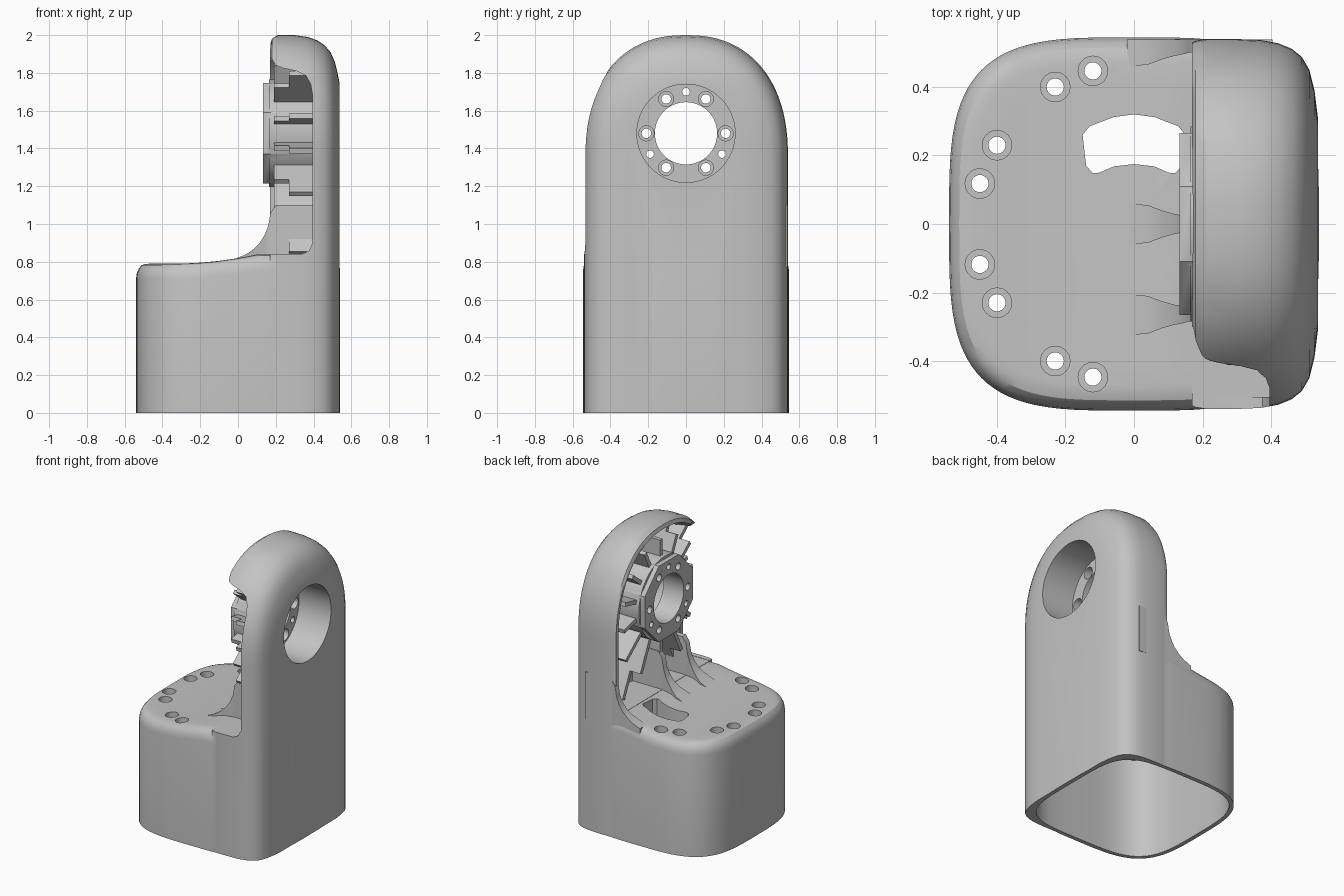
import bpy, bmesh
from math import sin, cos, pi, radians, copysign
from mathutils import Matrix

cube = bpy.data.objects.get("Cube")
if cube:
    bpy.data.objects.remove(cube, do_unlink=True)

grey = bpy.data.materials.new("light_grey")
grey.use_nodes = True
grey.diffuse_color = (0.55, 0.55, 0.55, 1)
grey.node_tree.nodes["Principled BSDF"].inputs["Base Color"].default_value = (0.55, 0.55, 0.55, 1)

HUB_Z = 1.48


def finish(name, bm):
    bmesh.ops.recalc_face_normals(bm, faces=bm.faces)
    mesh = bpy.data.meshes.new(name)
    bm.to_mesh(mesh)
    bm.free()
    obj = bpy.data.objects.new(name, mesh)
    bpy.context.collection.objects.link(obj)
    mesh.materials.append(grey)
    return obj


def loft(name, rings):
    """Closed solid through rings that share a point count."""
    bm = bmesh.new()
    loops = [[bm.verts.new(p) for p in ring] for ring in rings]
    n = len(loops[0])
    for a, b in zip(loops, loops[1:]):
        for i in range(n):
            j = (i + 1) % n
            bm.faces.new((a[i], a[j], b[j], b[i]))
    bm.faces.new(loops[0])
    bm.faces.new(loops[-1])
    return finish(name, bm)


def prism(name, points, axis, low, high):
    """Extrude a 2D outline along one axis."""
    place = {"x": lambda p, d: (d, p[0], p[1]),
             "y": lambda p, d: (p[0], d, p[1]),
             "z": lambda p, d: (p[0], p[1], d)}[axis]
    return loft(name, [[place(p, d) for p in points] for d in (low, high)])


def circle(u, v, r, n=32, turn=0):
    return [(u + r * cos(2 * pi * i / n + turn), v + r * sin(2 * pi * i / n + turn)) for i in range(n)]


def squircle(z, a, b, power_left=3.6, power_right=3.6, n=96):
    ring = []
    for i in range(n):
        c, s = cos(2 * pi * i / n), sin(2 * pi * i / n)
        e = 2 / (power_right if c > 0 else power_left)
        ring.append((copysign(abs(c) ** e, c) * a, copysign(abs(s) ** e, s) * b, z))
    return ring


def lifted(ring):
    """Raise a ring gently towards the tower."""
    return [(x, y, z + 0.048 * min(1, max(0, (x + 0.35) / 0.45)) ** 2) for x, y, z in ring]


def arch(x, w, top, floor=0.0, spring=1.35, n=48):
    ring = [(x, w, floor)]
    for i in range(n + 1):
        c, s = cos(pi * i / n), sin(pi * i / n)
        ring.append((x, copysign(abs(c) ** 0.87, c) * w, spring + abs(s) ** 0.87 * (top - spring)))
    return ring + [(x, -w, floor)]


def boolean(target, tool, operation="DIFFERENCE"):
    mod = target.modifiers.new("cut", "BOOLEAN")
    mod.operation, mod.object, mod.solver = operation, tool, "EXACT"
    bpy.context.view_layer.objects.active = target
    bpy.ops.object.modifier_apply(modifier=mod.name)
    bpy.data.objects.remove(tool, do_unlink=True)


# Base block with a rounded edge and a deck that rises towards the tower
edge = [(0.71, 1), (0.74, 0.992), (0.765, 0.972), (0.782, 0.945), (0.788, 0.91)]
deck = [(0.79, 0.87 - 0.1 * i) for i in range(9)]
body = loft("housing", [squircle(0, 0.54, 0.545)]
            + [lifted(squircle(z, 0.54 * s, 0.545 * s)) for z, s in edge + deck])

# Upright tower with a domed outer shoulder
tower_steps = [(0.17, 0.53, 1.95), (0.18, 0.535, 1.98), (0.21, 0.54, 2), (0.3, 0.54, 2),
               (0.37, 0.537, 1.99), (0.42, 0.528, 1.972), (0.46, 0.512, 1.945), (0.49, 0.488, 1.91),
               (0.512, 0.45, 1.86), (0.527, 0.39, 1.8), (0.537, 0.31, 1.75)]
boolean(body, loft("tower", [arch(*s) for s in tower_steps]), "UNION")

# Tower pocket, open towards the deck
boolean(body, loft("pocket", [arch(x, 0.505, 1.955, 0.84) for x in (0.15, 0.4)]))

# Side window in the front flange
window = [(0.1, 0.842), (0.34, 0.842), (0.375, 0.857), (0.395, 0.9), (0.395, 1.68), (0.385, 1.74),
          (0.36, 1.785), (0.31, 1.81), (0.24, 1.825), (0.2, 1.84), (0.175, 1.88), (0.1, 1.88)]
boolean(body, prism("window", window, "y", -0.7, -0.3))

# Hollow underside
boolean(body, loft("hollow", [squircle(z, 0.51, 0.515, 3.8, 4.5) for z in (-0.1, 0.7)]))

# Bore through the tower wall
boolean(body, prism("bore", circle(0, HUB_Z, 0.26, 64), "x", 0.3, 0.7))

# Curved cable slot in the deck
half_slot = [(0, 0.32), (0.06, 0.312), (0.13, 0.285), (0.15, 0.26), (0.14, 0.17), (0.12, 0.148),
             (0.1, 0.15), (0.06, 0.168), (0, 0.175)]
slot = half_slot + [(-x, y) for x, y in half_slot[-2:0:-1]]
boolean(body, prism("slot", slot, "z", 0.5, 0.9))

# Counterbored screw holes around the deck
for x, y in [(-0.12, 0.447), (-0.23, 0.4), (-0.4, 0.23), (-0.45, 0.118)]:
    for side in (1, -1):
        boolean(body, prism("counterbore", circle(x, y * side, 0.043), "z", 0.74, 0.9))
        boolean(body, prism("screw_hole", circle(x, y * side, 0.025), "z", 0.6, 0.8))

# Hub with a thick floor, a mounting plate and bolt holes
hub = prism("hub", circle(0, HUB_Z, 0.285, 64), "x", 0.165, 0.405)
boolean(hub, prism("mounting_plate", circle(0, HUB_Z, 0.287, 8, pi / 8), "x", 0.133, 0.175), "UNION")
boolean(hub, prism("hub_bore", circle(0, HUB_Z, 0.26, 64), "x", 0.29, 0.5))
boolean(hub, prism("shaft_bore", circle(0, HUB_Z, 0.165, 64), "x", 0, 0.4))
for deg in range(0, 360, 60):
    y, z = 0.21 * cos(radians(deg)), HUB_Z + 0.21 * sin(radians(deg))
    boolean(hub, prism("bolt_counterbore", circle(y, z, 0.04), "x", 0.22, 0.35))
    boolean(hub, prism("bolt_hole", circle(y, z, 0.025), "x", 0, 0.3))
for deg in (90, 210, 330):
    y, z = 0.22 * cos(radians(deg)), HUB_Z + 0.22 * sin(radians(deg))
    boolean(hub, prism("pin_hole", circle(y, z, 0.02), "x", 0, 0.4))


def reach(deg):
    """Distance from the hub axis to the inside of the tower rim."""
    r = 0.3
    while True:
        y, z = r * cos(radians(deg)), HUB_Z + r * sin(radians(deg))
        if abs(y / 0.52) ** 2.3 + max(0, (z - 1.35) / 0.62) ** 2.3 > 1 or z < 0.85 or y < -0.4:
            return r
        r += 0.005


# Stepped ribs radiating from the hub
for k in range(14):
    deg = (k + 0.5) * 360 / 14
    far = reach(deg)
    mid = 0.28 + 0.55 * (far - 0.28)
    steps = [(0.19, 0.275), (0.19, mid), (0.27, mid), (0.27, far), (0.405, far), (0.405, 0.275)]
    rib = prism("radial_rib", steps, "z", -0.014, 0.014)
    # Outline is (x, radius): turn the radius direction around the hub axis
    turn = Matrix.Translation((0, 0, HUB_Z)) @ Matrix.Rotation(radians(deg), 4, "X")
    rib.data.transform(turn)

# Swept fins, flared at the foot, blending the deck into the tower: x, height, flare
sweep = [(-0.02, 0.814, 0.04), (0.04, 0.838, 0.035), (0.08, 0.865, 0.02), (0.115, 0.9, 0.01),
         (0.14, 0.94, 0.005), (0.16, 0.99, 0.0), (0.172, 1.06, 0.0), (0.2, 1.1, 0.0), (0.405, 1.1, 0.0)]
for name, low, high, back in [("back_fin", 0.5, 0.538, True), ("middle_fin", -0.02, 0.02, False),
                              ("front_fin", -0.285, -0.245, False)]:
    rings = []
    for x, z, flare in sweep:
        a, b = low - flare, high if back else high + flare
        rings.append([(x, a, 0.77), (x, b, 0.77), (x, b, z), (x, a, z)])
    loft(name, rings)

# Smooth shading with sharp creases
for obj in bpy.context.scene.objects:
    obj.select_set(obj.type == "MESH")
bpy.context.view_layer.objects.active = body
bpy.ops.object.shade_smooth_by_angle(angle=radians(30))
